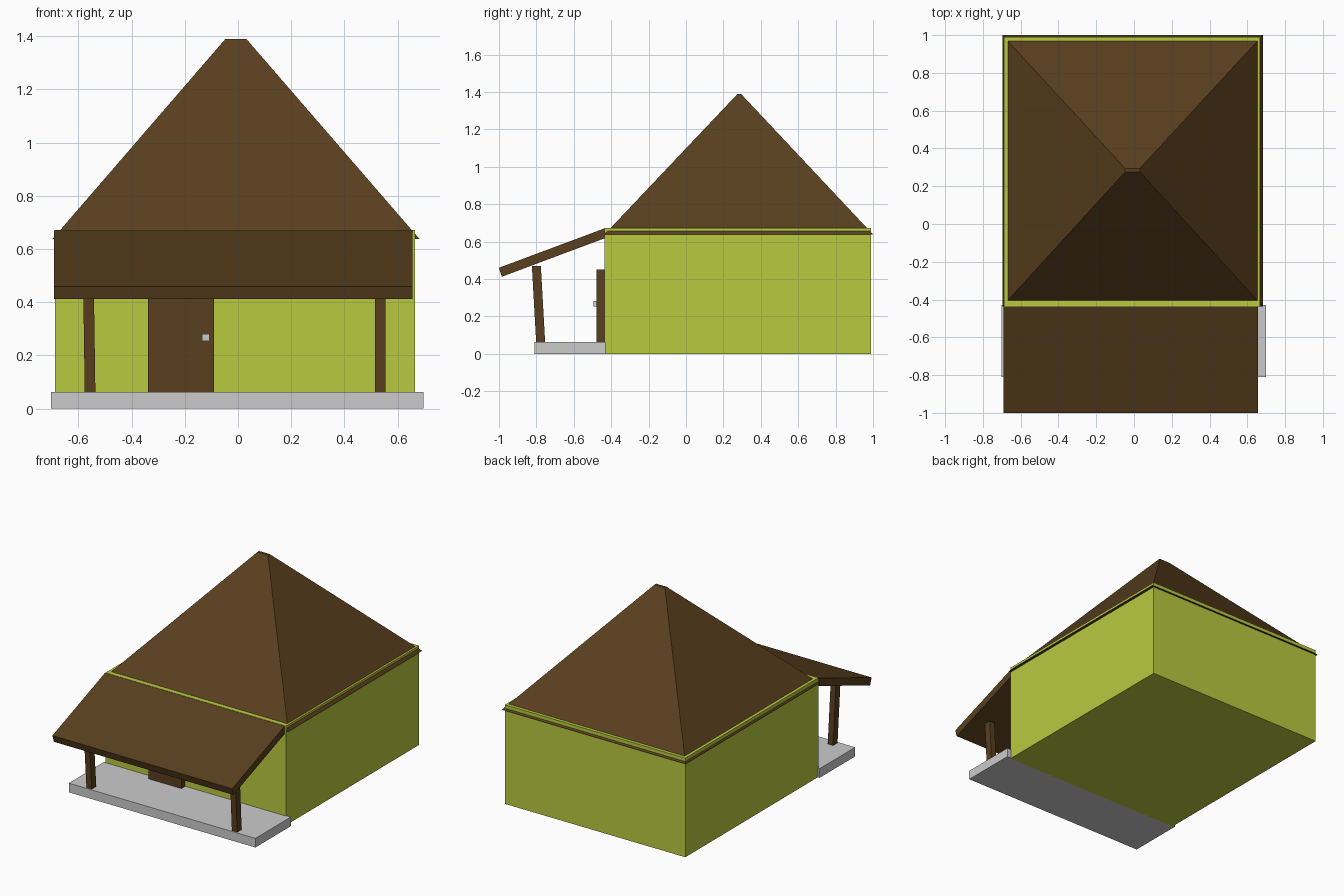
import bpy

if "Cube" in bpy.data.objects:
    bpy.data.objects.remove(bpy.data.objects["Cube"])


def material(name, rgb):
    m = bpy.data.materials.new(name)
    m.diffuse_color = (*rgb, 1)
    m.use_nodes = True
    m.node_tree.nodes["Principled BSDF"].inputs["Base Color"].default_value = m.diffuse_color
    return m


GREEN = material("lime_wall", (0.48, 0.59, 0.05))
BROWN = material("brown_wood", (0.10, 0.05, 0.013))


def rect(x0, x1, y0, y1, z):
    return [(x0, y0, z), (x1, y0, z), (x1, y1, z), (x0, y1, z)]


def loft(name, bottom, top, mat=None):
    """Closed solid between two matching loops, wound so the second is on top."""
    n = len(bottom)
    faces = [tuple(reversed(range(n))), tuple(range(n, 2 * n))]
    faces += [(i, (i + 1) % n, n + (i + 1) % n, n + i) for i in range(n)]
    me = bpy.data.meshes.new(name)
    me.from_pydata(bottom + top, [], faces)
    ob = bpy.data.objects.new(name, me)
    bpy.context.collection.objects.link(ob)
    if mat:
        me.materials.append(mat)
    return ob


def box(name, x0, x1, y0, y1, z0, z1, mat=None):
    return loft(name, rect(x0, x1, y0, y1, z0), rect(x0, x1, y0, y1, z1), mat)


# House body and hipped roof with a tiny flat top
box("walls", -0.688, 0.666, -0.437, 0.99, 0, 0.672, GREEN)
loft("main_roof", rect(-0.697, 0.682, -0.436, 1.0, 0.638),
     rect(-0.047, 0.031, 0.276, 0.294, 1.39), BROWN)

# Sloping porch roof slab, extruded along x from its side profile
profile = [(-0.985, 0.412), (-0.437, 0.617), (-0.437, 0.67), (-1.0, 0.46)]
loft("porch_roof", [(-0.692, y, z) for y, z in profile],
     [(0.656, y, z) for y, z in profile], BROWN)

# Porch floor
box("porch_floor", -0.702, 0.698, -0.81, -0.43, 0, 0.062)

# Leaning porch posts
for name, xb, xt in (("left_post", -0.556, -0.562), ("right_post", 0.535, 0.535)):
    h = 0.02
    loft(name, rect(xb - h, xb + h, -0.801, -0.753, 0.06),
         rect(xt - h, xt + h, -0.824, -0.776, 0.47), BROWN)

# Door and handle
box("door", -0.338, -0.09, -0.478, -0.43, 0.062, 0.452, BROWN)
box("door_handle", -0.136, -0.107, -0.495, -0.475, 0.254, 0.281)
